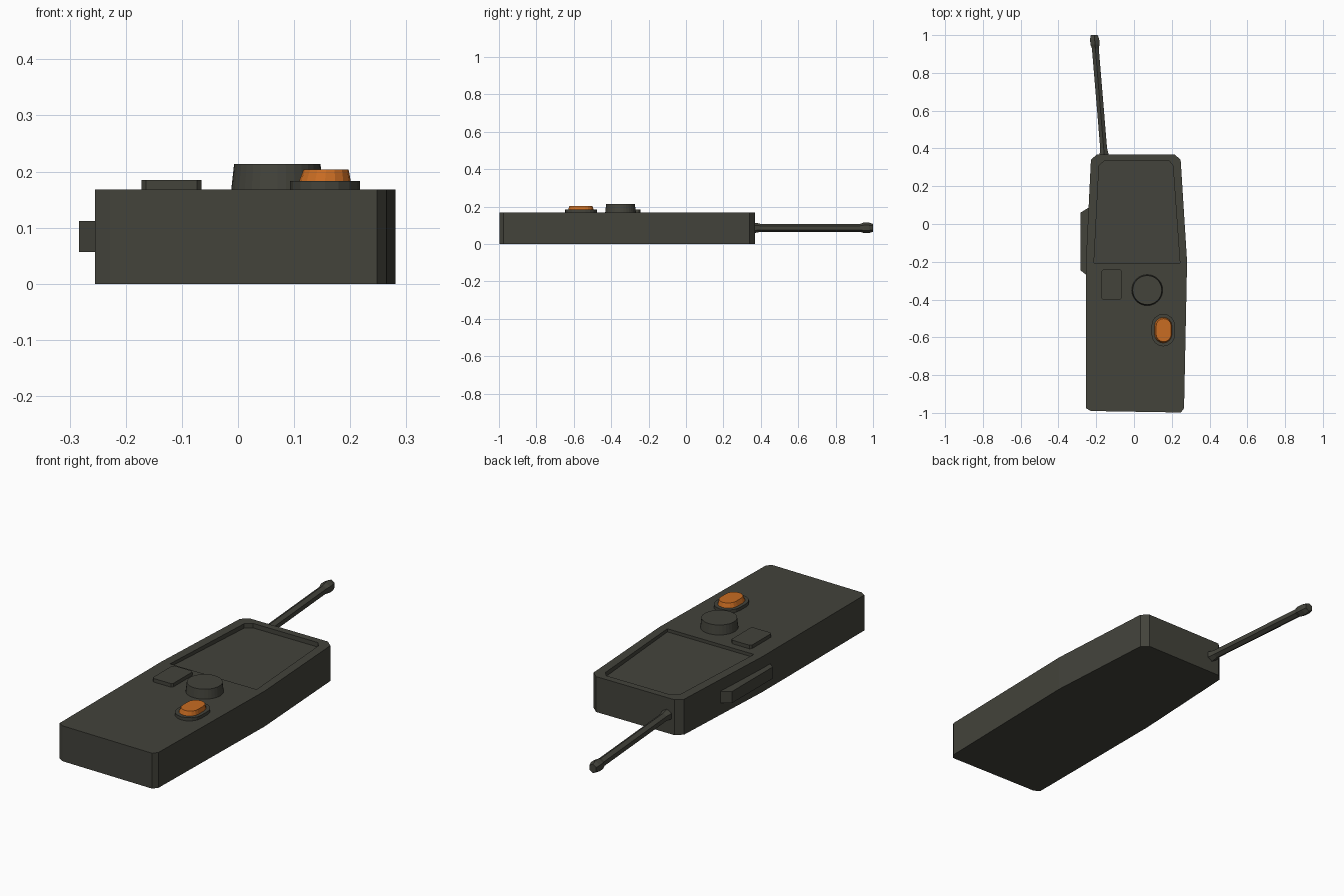
import bpy, bmesh, math
from mathutils import Vector

if "Cube" in bpy.data.objects:
    bpy.data.objects.remove(bpy.data.objects["Cube"])


def material(name, rgb):
    m = bpy.data.materials.new(name)
    m.diffuse_color = (*rgb, 1)
    m.use_nodes = True
    m.node_tree.nodes["Principled BSDF"].inputs["Base Color"].default_value = m.diffuse_color
    return m


DARK = material("dark olive grey", (0.056, 0.056, 0.044))
ORANGE = material("orange", (0.58, 0.15, 0.016))


def loft(name, rings, mat):
    """Closed solid through rings of equal point count."""
    bm = bmesh.new()
    vs = [[bm.verts.new(p) for p in r] for r in rings]
    n = len(vs[0])
    for a, b in zip(vs, vs[1:]):
        for i in range(n):
            j = (i + 1) % n
            bm.faces.new((a[i], a[j], b[j], b[i]))
    bm.faces.new(vs[0][::-1])
    bm.faces.new(vs[-1])
    bmesh.ops.recalc_face_normals(bm, faces=bm.faces)
    me = bpy.data.meshes.new(name)
    bm.to_mesh(me)
    bm.free()
    me.materials.append(mat)
    ob = bpy.data.objects.new(name, me)
    bpy.context.collection.objects.link(ob)
    return ob


def prism(name, outline, z0, z1, mat):
    return loft(name, [[(x, y, z) for x, y in outline] for z in (z0, z1)], mat)


def stadium(cx, cy, r, straight, z, n=16):
    """Long round outline along y; straight = half length of the straight part."""
    pts = []
    for sign, start in ((1, 0), (-1, math.pi)):
        for i in range(n // 2 + 1):
            a = start + math.pi * i / (n // 2)
            pts.append((cx + r * math.cos(a), cy + sign * straight + r * math.sin(a), z))
    return pts


# Body: irregular ten sided slab
TOP = 0.168
body = prism("body", [(-0.255, -0.975), (-0.228, -0.99), (0.248, -0.998), (0.265, -0.975),
                      (0.281, -0.2), (0.247, 0.34), (0.215, 0.368), (-0.197, 0.368),
                      (-0.228, 0.34), (-0.255, -0.21)], 0, TOP, DARK)

# Sunken panel cut in the upper half, floor deeper at the far end
panel = [(-0.212, -0.207), (0.243, -0.207), (0.206, 0.31),
         (0.185, 0.335), (-0.155, 0.335), (-0.185, 0.31)]
cutter = loft("panel_cutter", [[(x, y, TOP - 0.015 - 0.012 * (y + 0.207)) for x, y in panel],
                               [(x, y, 0.3) for x, y in panel]], DARK)
cutter.hide_render = True
cut = body.modifiers.new("panel_cut", 'BOOLEAN')
cut.operation = 'DIFFERENCE'
cut.solver = 'EXACT'
cut.object = cutter
bpy.context.view_layer.objects.active = body
bpy.ops.object.modifier_apply(modifier=cut.name)
bpy.data.objects.remove(cutter)

# Side talk button on the left
prism("side_button", [(-0.22, 0.095), (-0.243, 0.085), (-0.283, 0.06),
                      (-0.283, -0.245), (-0.25, -0.272), (-0.22, -0.272)], 0.057, 0.112, DARK)

# Small flat key with clipped corners
x0, x1, y0, y1, c = -0.172, -0.065, -0.40, -0.242, 0.008
prism("flat_key", [(x0 + c, y0), (x1 - c, y0), (x1, y0 + c), (x1, y1 - c),
                   (x1 - c, y1), (x0 + c, y1), (x0, y1 - c), (x0, y0 + c)], 0.16, 0.185, DARK)

# Round dial
def circle(r, z, n=32):
    return [(0.07 + r * math.cos(math.tau * i / n),
             -0.35 + r * math.sin(math.tau * i / n), z) for i in range(n)]


loft("dial", [circle(0.082, 0.16), circle(0.082, TOP), circle(0.077, 0.213)], DARK)

# Orange button on its oval collar
loft("button_collar", [stadium(0.155, -0.562, 0.062, 0.024, z) for z in (0.16, 0.183)], DARK)
loft("orange_button", [stadium(0.155, -0.562, 0.046, 0.022, 0.175),
                       stadium(0.155, -0.562, 0.046, 0.022, 0.183),
                       stadium(0.157, -0.562, 0.040, 0.021, 0.204)], ORANGE)

# Antenna: six sided rod leaning left, flared root and knobbed tip
def antenna_ring(y, r):
    cx = -0.158 - (y - 0.368) * 0.083
    return [(cx + r * math.cos(math.tau * i / 6 + math.pi / 6), y,
             0.086 + r * math.sin(math.tau * i / 6 + math.pi / 6)) for i in range(6)]


loft("antenna", [antenna_ring(y, r) for y, r in
                 ((0.35, 0.028), (0.372, 0.027), (0.4, 0.021), (0.93, 0.021),
                  (0.95, 0.028), (0.978, 0.028), (1.0, 0.021))], DARK)
